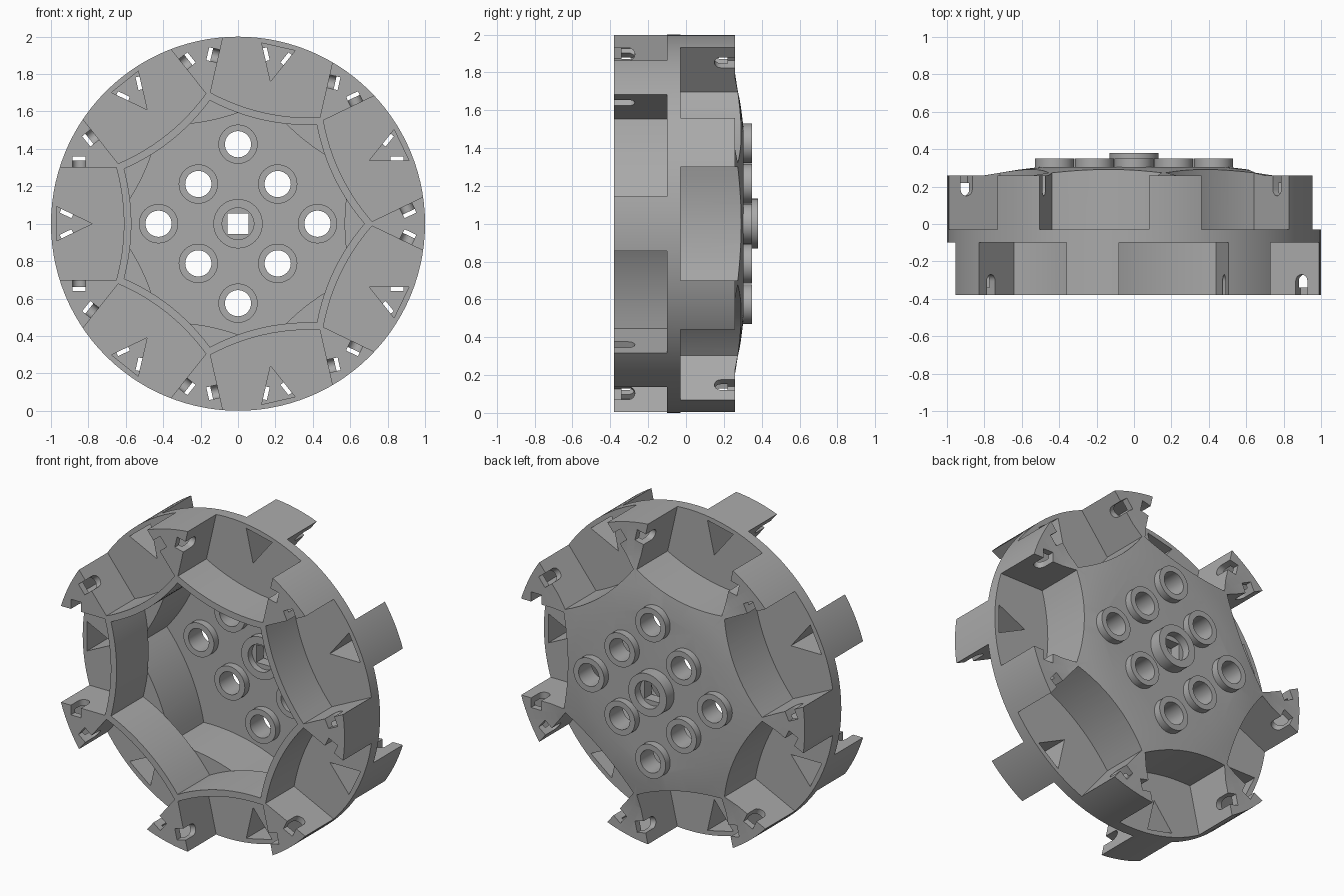
import bpy, bmesh
from math import pi, sin, cos, tan
from mathutils import Vector

if "Cube" in bpy.data.objects:
    bpy.data.objects.remove(bpy.data.objects["Cube"])

COUNT = 7
STEP = 2 * pi / COUNT
FRONT, BACK = -0.38, 0.26
ARC = 2.2  # twice the bend radius of the pocket walls

grey = bpy.data.materials.new("mid_grey")
grey.use_nodes = True
COLOUR = (0.4, 0.4, 0.4, 1)
grey.diffuse_color = COLOUR
grey.node_tree.nodes["Principled BSDF"].inputs["Base Color"].default_value = COLOUR


def place(u, v, y, angle=0):
    """Radial, tangential and axial distances to a point in space."""
    return Vector((u * cos(angle) - v * sin(angle), y, 1 + u * sin(angle) + v * cos(angle)))


def loft(bm, rings):
    """Closed solid through rings of equal length."""
    loops = [[bm.verts.new(p) for p in ring] for ring in rings]
    n = len(loops[0])
    bm.faces.new(loops[0])
    bm.faces.new(loops[-1])
    for a, b in zip(loops, loops[1:]):
        for i in range(n):
            j = (i + 1) % n
            bm.faces.new((a[i], a[j], b[j], b[i]))


def prism(bm, outline, y0, y1, angle=0):
    loft(bm, [[place(u, v, y, angle) for u, v in outline] for y in (y0, y1)])


def circle(radius, n=40, x=0, z=0):
    return [(x + radius * cos(2 * pi * i / n), z + radius * sin(2 * pi * i / n)) for i in range(n)]


def finish(name, bm):
    bmesh.ops.recalc_face_normals(bm, faces=bm.faces)
    mesh = bpy.data.meshes.new(name)
    bm.to_mesh(mesh)
    bm.free()
    mesh.materials.append(grey)
    obj = bpy.data.objects.new(name, mesh)
    bpy.context.collection.objects.link(obj)
    return obj


def cut(obj, bm):
    """Cut the solids in bm out of the object."""
    cutter = finish("cutter", bm)
    cutter.hide_render = True
    mod = obj.modifiers.new("cut", "BOOLEAN")
    mod.operation = "DIFFERENCE"
    mod.solver = "EXACT"
    mod.object = cutter
    graph = bpy.context.evaluated_depsgraph_get()
    mesh = bpy.data.meshes.new_from_object(obj.evaluated_get(graph))
    obj.modifiers.clear()
    obj.data = mesh
    bpy.data.objects.remove(cutter)


def smooth(obj):
    bpy.ops.object.select_all(action="DESELECT")
    obj.select_set(True)
    bpy.context.view_layer.objects.active = obj
    bpy.ops.object.shade_smooth_by_angle(angle=0.5)


# Drum with a shallow domed back
bm = bmesh.new()
profile = [(1, FRONT), (1, BACK), (0.8, BACK), (0.62, 0.29), (0.5, 0.305)]
loft(bm, [[place(u, v, y) for u, v in circle(r, 112)] for r, y in profile])
drum = finish("wheel_drum", bm)

# Seven pockets on each side, staggered by half a step
front_angles = [pi + k * STEP for k in range(COUNT)]
back_angles = [k * STEP for k in range(COUNT)]
wall = [(0.61 + v * v / ARC, v) for v in [0.3 * i / 6 for i in range(-6, 7)]]
pocket = wall + [(1.1, 0.3), (1.1, -0.3)]
bm = bmesh.new()
for a in front_angles:
    prism(bm, pocket, FRONT - 0.1, -0.1, a)
for a in back_angles:
    prism(bm, pocket, -0.03, BACK + 0.1, a)
cut(drum, bm)

# Inner cavity: two seven-sided wells, one turned against the other
for angles, y0, y1 in ((front_angles, FRONT - 0.1, -0.064), (back_angles, -0.066, 0.265)):
    outline = []
    for a in angles:
        for i in range(-6, 6):
            v = 0.293 * i / 6
            p = place(0.57 + v * v / ARC, v, 0, a)
            outline.append((p.x, p.z - 1))
    bm = bmesh.new()
    prism(bm, outline, y0, y1)
    cut(drum, bm)

# Triangular hollows inside the teeth, open through the pocket floors
half = 0.19 * tan(STEP / 2)
triangle = [(0.78, 0), (0.97, half), (0.97, -half)]
bm = bmesh.new()
for a in front_angles:
    prism(bm, triangle, -0.15, BACK - 0.04, a)
for a in back_angles:
    prism(bm, triangle, FRONT + 0.04, 0.02, a)
cut(drum, bm)

# Round-ended slots in the side walls of the teeth
bm = bmesh.new()
for angles, edge, inward in ((front_angles, FRONT, 1), (back_angles, BACK, -1)):
    slot = [(0.815, -0.05), (0.885, -0.05)]
    slot += [(0.85 + 0.035 * cos(t), 0.075 + 0.035 * sin(t)) for t in [pi * i / 8 for i in range(9)]]
    for a in angles:
        for side in (-1, 1):
            loft(bm, [[place(u, side * v, edge + inward * d, a) for u, d in slot] for v in (0.28, 0.36)])
cut(drum, bm)

# Holes through the back plate
spots = []
for k in range(8):
    r = 0.425 if k % 2 == 0 else 0.3
    spots.append((r * cos(k * pi / 4), r * sin(k * pi / 4)))
bm = bmesh.new()
prism(bm, circle(0.12), 0.1, 0.5)
for x, z in spots:
    prism(bm, circle(0.08, 40, x, z), 0.1, 0.5)
cut(drum, bm)
smooth(drum)

# Raised collars around the bolt holes
for k, (x, z) in enumerate(spots):
    bm = bmesh.new()
    prism(bm, circle(0.105, 40, x, z), 0.22, 0.35)
    collar = finish(f"bolt_collar_{k + 1}", bm)
    bm = bmesh.new()
    prism(bm, circle(0.07, 40, x, z), 0.1, 0.5)
    cut(collar, bm)
    smooth(collar)

# Central hub with a square axle hole between two round recesses
bm = bmesh.new()
prism(bm, circle(0.132), 0.22, 0.38)
hub = finish("axle_hub", bm)
bm = bmesh.new()
prism(bm, circle(0.085), 0.1, 0.26)
prism(bm, circle(0.085), 0.33, 0.5)
cut(hub, bm)
s = 0.055
bm = bmesh.new()
prism(bm, [(-s, -s), (s, -s), (s, s), (-s, s)], 0.1, 0.5)
cut(hub, bm)
smooth(hub)
